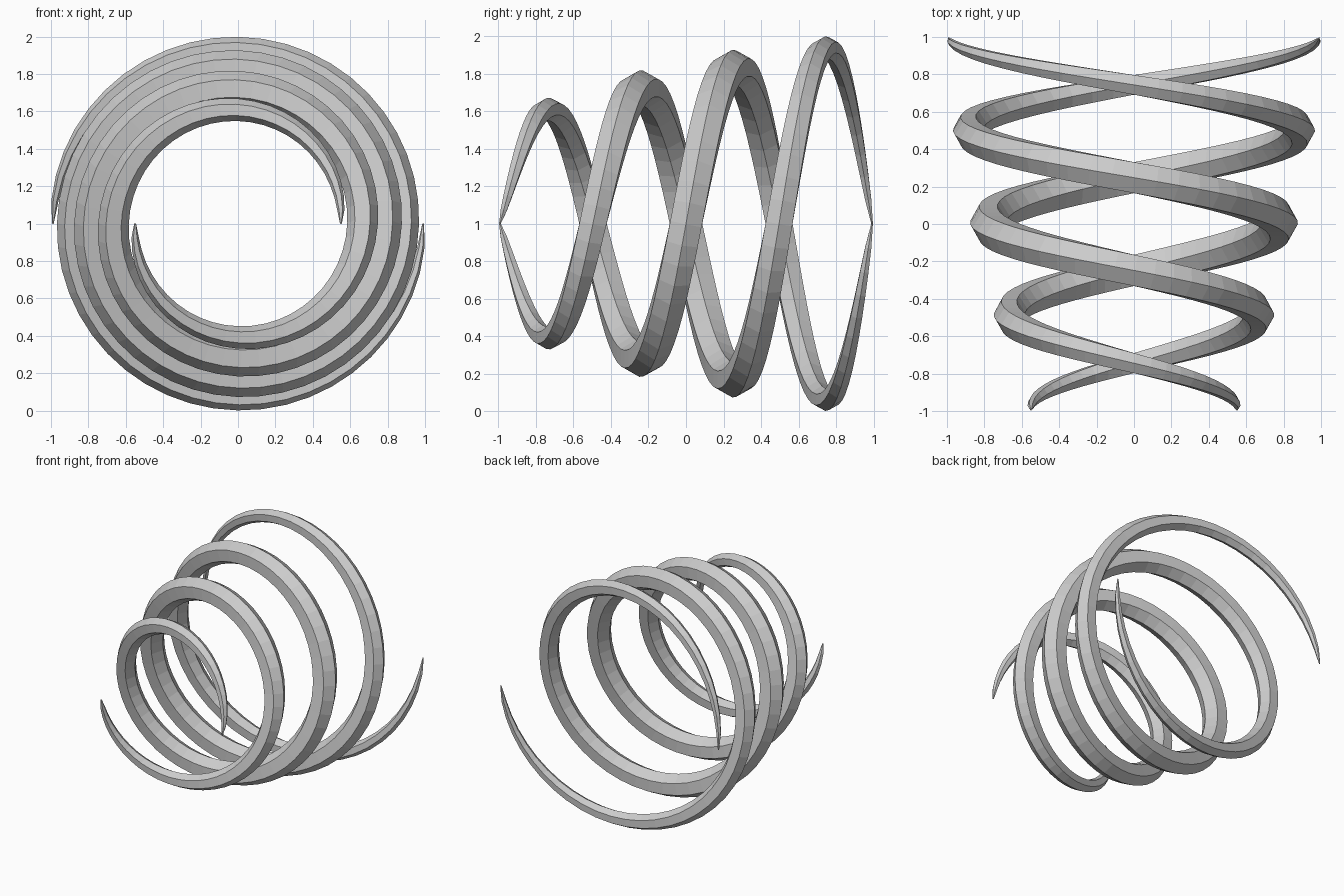
import bpy, bmesh, math
from mathutils import Vector

if "Cube" in bpy.data.objects:
    bpy.data.objects.remove(bpy.data.objects["Cube"])

TURNS, STEPS, SIDES = 2, 96, 6


def centre(s, phase):
    """Point on the widening helix; s runs 0..1 from back to front."""
    y = 0.992 - 1.984 * s
    a = 2 * math.pi * TURNS * s + phase
    r = 0.778 + 0.222 * y - 0.008 * y * y
    return Vector((-r * math.cos(a), y, 1 + r * math.sin(a))), a


def strand(name, phase):
    bm = bmesh.new()
    rings = []
    for i in range(STEPS + 1):
        s = i / STEPS
        p, a = centre(s, phase)
        tangent = (centre(s + 1e-4, phase)[0] - centre(s - 1e-4, phase)[0]).normalized()
        out = Vector((-math.cos(a), 0, math.sin(a)))
        out = (out - tangent * out.dot(tangent)).normalized()
        side = tangent.cross(out)
        # hexagonal section, one corner outward, tapering to both tips
        w = 0.005 + 0.093 * max(0, math.sin(math.pi * s)) ** 0.55
        rings.append([bm.verts.new(p + w * (out * math.cos(k * math.tau / SIDES)
                                            + side * math.sin(k * math.tau / SIDES)))
                      for k in range(SIDES)])
    for r0, r1 in zip(rings, rings[1:]):
        for k in range(SIDES):
            n = (k + 1) % SIDES
            bm.faces.new((r0[k], r0[n], r1[n], r1[k]))
    bm.faces.new(rings[0])
    bm.faces.new(rings[-1])
    bmesh.ops.recalc_face_normals(bm, faces=bm.faces)
    mesh = bpy.data.meshes.new(name)
    bm.to_mesh(mesh)
    bm.free()
    bpy.context.collection.objects.link(bpy.data.objects.new(name, mesh))


# Two interleaved tapered strands, half a turn apart
strand("helix_strand_a", 0)
strand("helix_strand_b", math.pi)
